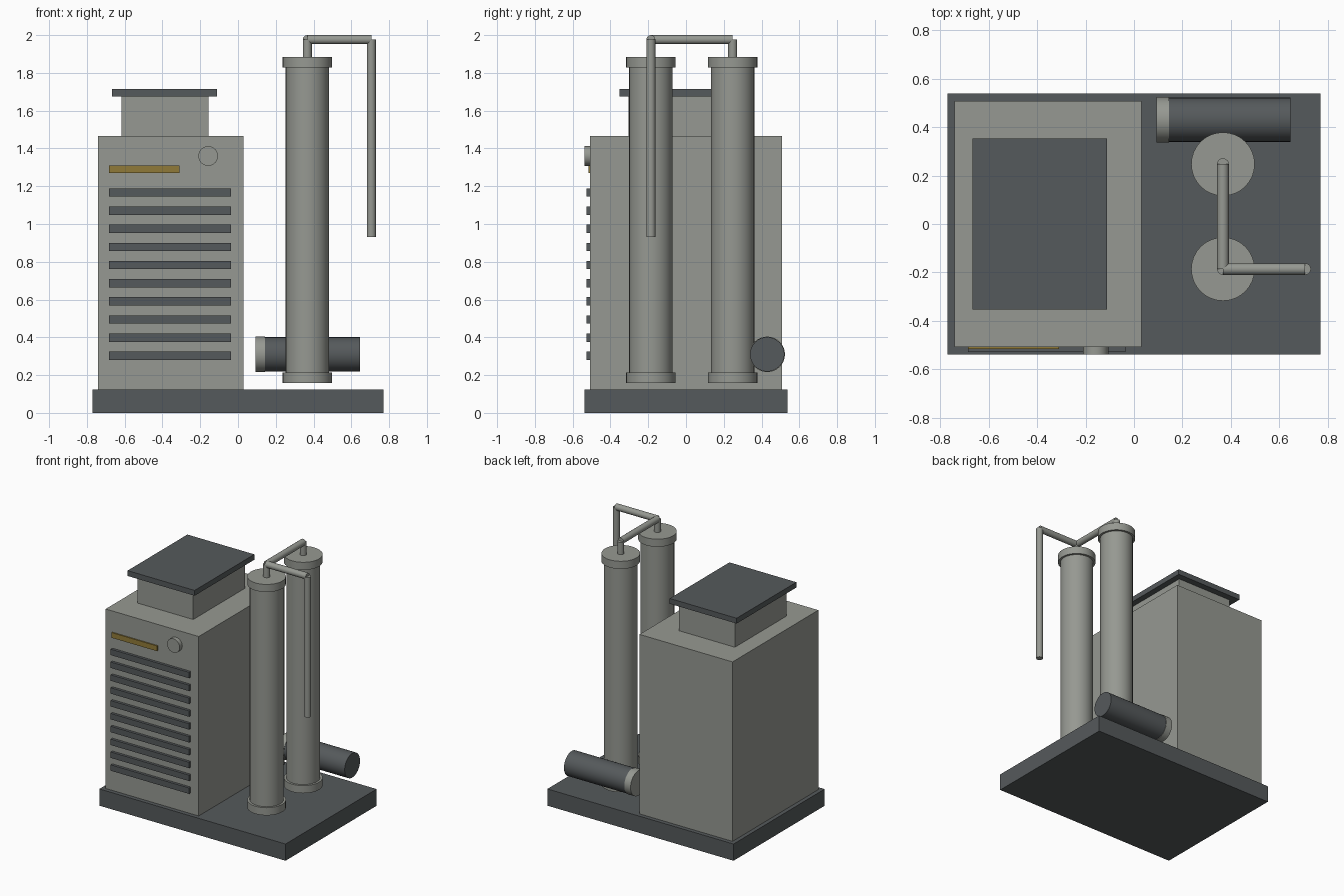
import bpy
import math
from mathutils import Vector

if "Cube" in bpy.data.objects:
    bpy.data.objects.remove(bpy.data.objects["Cube"])


def material(name, rgb):
    m = bpy.data.materials.new(name)
    m.diffuse_color = (*rgb, 1)
    m.use_nodes = True
    m.node_tree.nodes["Principled BSDF"].inputs["Base Color"].default_value = m.diffuse_color
    return m


GREY = material("light_grey_metal", (0.305, 0.317, 0.287))
DARK = material("dark_grey_metal", (0.091, 0.101, 0.106))
YELLOW = material("dull_yellow", (0.28, 0.195, 0.04))


def box(name, x, y, z, mat):
    """Box from (min, max) ranges on each axis."""
    bpy.ops.mesh.primitive_cube_add(size=1, location=[sum(r) / 2 for r in (x, y, z)])
    ob = bpy.context.object
    ob.name = name
    ob.scale = [r[1] - r[0] for r in (x, y, z)]
    bpy.ops.object.transform_apply(location=False, rotation=False, scale=True)
    ob.data.materials.append(mat)
    return ob


def rod(name, a, b, radius, mat, sides=32):
    """Cylinder between two points."""
    a, b = Vector(a), Vector(b)
    d = b - a
    bpy.ops.mesh.primitive_cylinder_add(vertices=sides, radius=radius,
                                        depth=d.length, location=(a + b) / 2)
    ob = bpy.context.object
    ob.name = name
    ob.rotation_euler = d.to_track_quat('Z', 'Y').to_euler()
    ob.data.materials.append(mat)
    bpy.ops.object.shade_smooth_by_angle(angle=math.radians(35))
    return ob


# Skid base, cabinet and roof vent
box("base", (-0.77, 0.77), (-0.538, 0.538), (0, 0.125), DARK)
box("cabinet", (-0.74, 0.03), (-0.507, 0.507), (0.125, 1.467), GREY)
box("vent_neck", (-0.618, -0.157), (-0.305, 0.305), (1.467, 1.675), GREY)
box("vent_cap", (-0.666, -0.112), (-0.353, 0.353), (1.675, 1.715), DARK)

# Front panel: louvres, label strip, dial
for i in range(10):
    z = 0.302 + i * 0.0961
    box(f"louvre_{i + 1}", (-0.684, -0.036), (-0.527, -0.507), (z - 0.022, z + 0.022), DARK)
box("label_strip", (-0.684, -0.309), (-0.516, -0.507), (1.27, 1.309), YELLOW)
rod("dial", (-0.158, -0.507, 1.36), (-0.158, -0.538, 1.36), 0.052, GREY)

# Twin columns with end flanges and outlet stubs
CX, FRONT_Y, BACK_Y, PIPE_Z, PIPE_R = 0.367, -0.186, 0.247, 1.976, 0.024
for side, y in (("front", FRONT_Y), ("back", BACK_Y)):
    rod(f"{side}_column", (CX, y, 0.165), (CX, y, 1.88), 0.115, GREY)
    rod(f"{side}_bottom_flange", (CX, y, 0.158), (CX, y, 0.215), 0.131, GREY)
    rod(f"{side}_top_flange", (CX, y, 1.828), (CX, y, 1.885), 0.131, GREY)
    rod(f"{side}_outlet_stub", (CX, y, 1.88), (CX, y, PIPE_Z), PIPE_R, GREY, 16)

# Connecting pipes
rod("cross_pipe", (CX, BACK_Y, PIPE_Z), (CX, FRONT_Y, PIPE_Z), PIPE_R, GREY, 16)
rod("side_pipe", (CX, FRONT_Y, PIPE_Z), (0.706, FRONT_Y, PIPE_Z), PIPE_R, GREY, 16)
rod("drop_pipe", (0.706, FRONT_Y, PIPE_Z), (0.706, FRONT_Y, 0.93), PIPE_R, GREY, 16)

# Pump motor
rod("motor_body", (0.142, 0.43, 0.31), (0.645, 0.43, 0.31), 0.091, DARK)
rod("motor_end_cap", (0.092, 0.43, 0.31), (0.144, 0.43, 0.31), 0.094, GREY)
